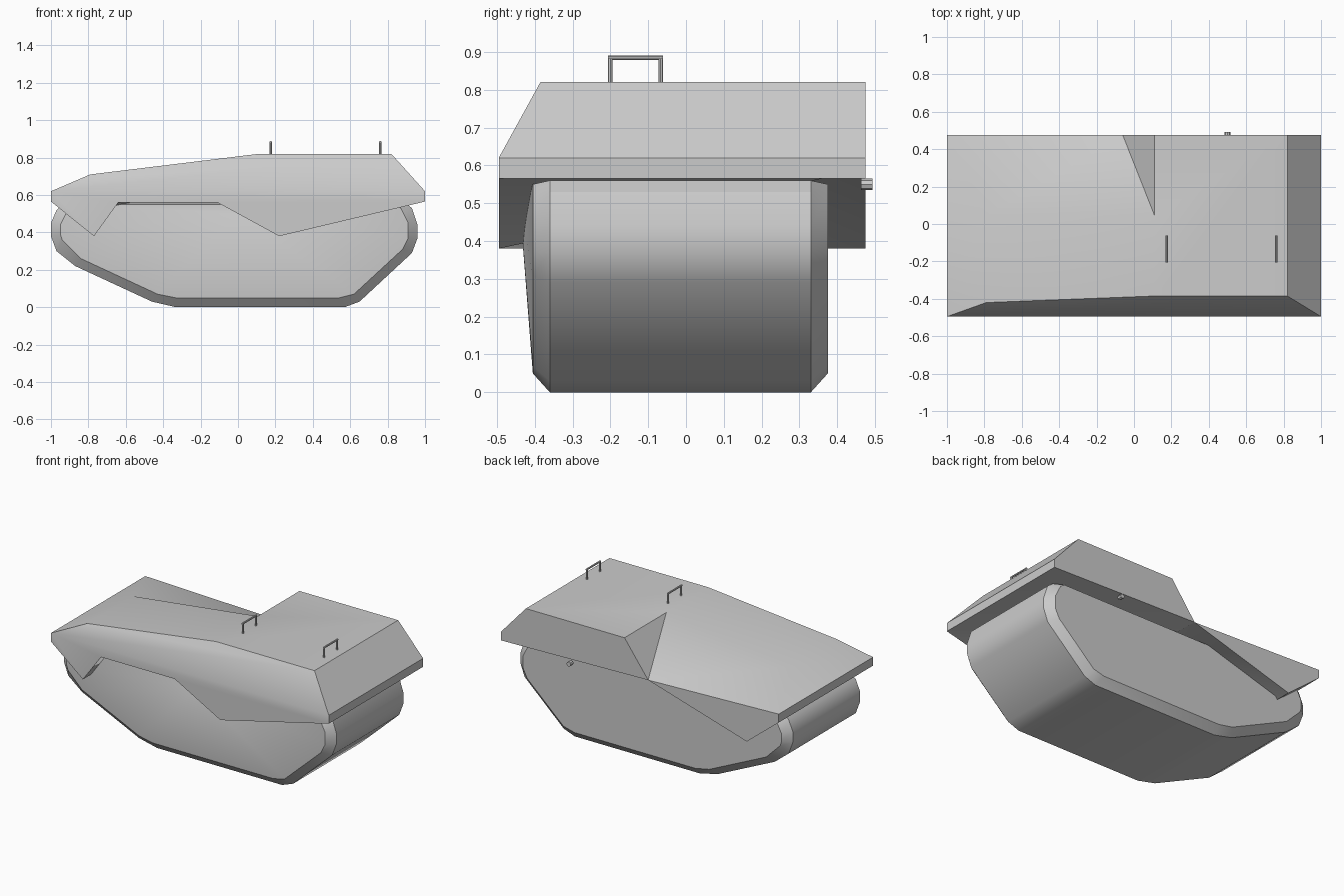
import bpy, bmesh
from mathutils import Vector

if "Cube" in bpy.data.objects:
    bpy.data.objects.remove(bpy.data.objects["Cube"])


def finish(bm, name, angle=0.6):
    bmesh.ops.recalc_face_normals(bm, faces=bm.faces)
    me = bpy.data.meshes.new(name)
    bm.to_mesh(me)
    bm.free()
    ob = bpy.data.objects.new(name, me)
    bpy.context.collection.objects.link(ob)
    bpy.ops.object.select_all(action='DESELECT')
    ob.select_set(True)
    bpy.context.view_layer.objects.active = ob
    bpy.ops.object.shade_smooth_by_angle(angle=angle)
    return ob


# Track block: outline lofted through chamfered side rings
outer = [(-.33, 0), (.57, 0), (.65, .03), (.93, .29), (.96, .37), (.96, .44), (.93, .53), (.89, .56),
         (-.92, .56), (-.97, .52), (-1, .45), (-1, .38), (-.97, .3), (-.87, .22), (-.46, .03)]
inner = [(-.33, .05), (.54, .05), (.62, .07), (.88, .31), (.91, .37), (.91, .45), (.87, .53), (.84, .55),
         (-.87, .55), (-.92, .5), (-.95, .44), (-.95, .39), (-.94, .36), (-.84, .26), (-.43, .07)]
bm = bmesh.new()
rings = [[bm.verts.new((x, y, z)) for x, z in prof]
         for prof, y in ((inner, -.405), (outer, -.36), (outer, .33), (inner, .375))]
n = len(outer)
for a, b in zip(rings, rings[1:]):
    for i in range(n):
        j = (i + 1) % n
        bm.faces.new((a[i], a[j], b[j], b[i]))
bm.faces.new(rings[-1])
# slightly bulged front side
hub = bm.verts.new((0, -.44, .5))
for i in range(n):
    bm.faces.new((rings[0][i], rings[0][(i + 1) % n], hub))
finish(bm, "track")

# Armour cover: named corner points joined into plates
F, M, K = -.495, .045, .475
pts = {
    'fa': (1, F, .62), 'fb': (-1, F, .62), 'f0': (1, F, .565), 'f1': (.22, F, .38),
    'f2': (-.11, F, .56), 'f3': (-.64, F, .56), 'f4': (-.77, F, .38), 'f5': (-1, F, .565),
    'r1': (.82, -.385, .82), 'r2': (.11, -.385, .82), 'r3': (-.79, -.42, .71),
    'm2': (.11, M, .82), 'm3': (-.79, M, .71),
    'ka': (1, K, .62), 'kb': (-1, K, .62), 'k0': (1, K, .565), 'k5': (-1, K, .565),
    'k1': (.82, K, .82), 'k2': (.11, K, .82), 'kv': (-.06, K, .59), 'k4': (-.77, K, .38),
}
plates = [
    'fa fb f5 f4 f3 f2 f1 f0', 'fa r1 r2 r3 fb',              # front skirt and slope
    'fa ka k1 r1', 'fa f0 k0 ka', 'fb kb k5 f5',              # ends
    'r1 k1 k2 m2 r2', 'r2 m2 m3 r3', 'fb r3 m3', 'fb m3 kb',  # top
    'm2 k2 kv', 'm2 kv m3', 'm3 kv kb',                       # rear fall-away
    'ka k0 kv k2 k1', 'kv k4 k5 kb',                          # rear plates
    'f0 f1 kv', 'f0 kv k0', 'f1 f2 kv', 'f2 f3 kv',           # underside
    'f3 k4 kv', 'f3 f4 k4', 'f4 f5 k5 k4',
]
bm = bmesh.new()
v = {k: bm.verts.new(p) for k, p in pts.items()}
for p in plates:
    bm.faces.new([v[k] for k in p.split()])
finish(bm, "armour_cover", 0.7)


def rod(name, a, b, r, sides=8):
    a, b = Vector(a), Vector(b)
    d = b - a
    bm = bmesh.new()
    bmesh.ops.create_cone(bm, cap_ends=True, segments=sides, radius1=r, radius2=r, depth=d.length)
    bm.transform(d.to_track_quat('Z', 'Y').to_matrix().to_4x4())
    bmesh.ops.translate(bm, verts=bm.verts, vec=(a + b) / 2)
    return finish(bm, name)


# Lifting handles on the roof
for x in (.175, .76):
    for y in (-.2, -.067):
        rod("handle_leg", (x, y, .81), (x, y, .885), .006)
    rod("handle_bar", (x, -.206, .884), (x, -.061, .884), .006)

# Rear peg
rod("rear_peg", (.5, .463, .55), (.5, .493, .55), .015)
